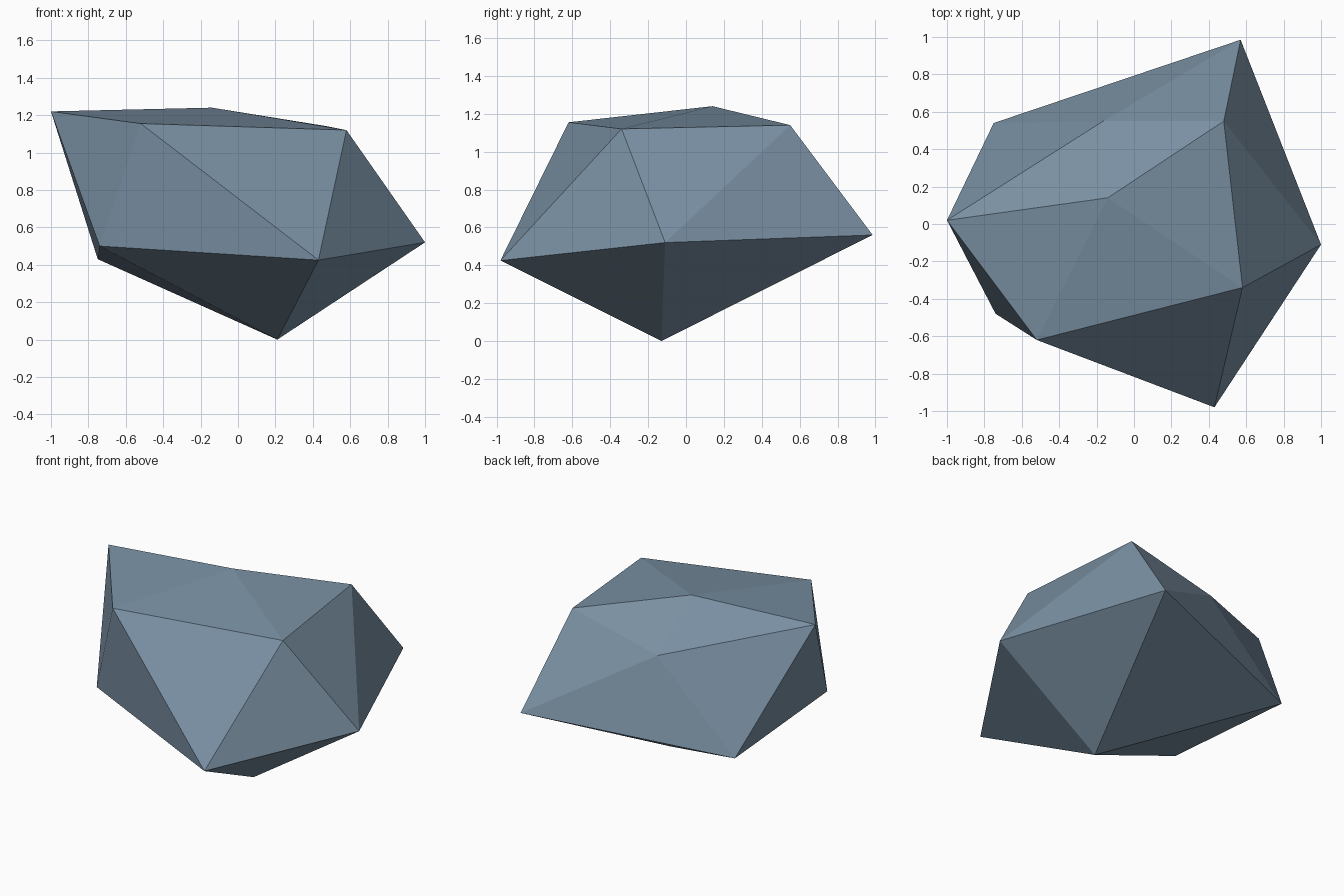
import bpy
import bmesh

cube = bpy.data.objects.get("Cube")
if cube:
    bpy.data.objects.remove(cube, do_unlink=True)

# Slate blue-grey stone
stone = bpy.data.materials.new("slate_blue_stone")
stone.use_nodes = True
colour = (0.19, 0.275, 0.36, 1.0)
stone.diffuse_color = colour
bsdf = stone.node_tree.nodes["Principled BSDF"]
bsdf.inputs["Base Color"].default_value = colour
bsdf.inputs["Roughness"].default_value = 0.9

# Irregular twenty-sided boulder: two poles and two staggered rings of corners
top_point = (-0.14, 0.14, 1.24)
bottom_point = (0.21, -0.13, 0.0)
upper_ring = [(0.58, -0.34, 1.12), (0.48, 0.55, 1.14), (-0.165, 0.55, 0.985),
              (-1.0, 0.02, 1.22), (-0.52, -0.62, 1.155)]
lower_ring = [(0.43, -0.98, 0.425), (1.0, -0.11, 0.52), (0.57, 0.985, 0.56),
              (-0.75, 0.54, 0.43), (-0.74, -0.48, 0.50)]

bm = bmesh.new()
top = bm.verts.new(top_point)
bottom = bm.verts.new(bottom_point)
upper = [bm.verts.new(p) for p in upper_ring]
lower = [bm.verts.new(p) for p in lower_ring]

# Cap, zigzag band and underside
count = len(upper)
for i in range(count):
    j = (i + 1) % count
    bm.faces.new((top, upper[i], upper[j]))
    bm.faces.new((upper[i], lower[j], upper[j]))
    bm.faces.new((lower[i], lower[j], upper[i]))
    bm.faces.new((bottom, lower[j], lower[i]))
bmesh.ops.recalc_face_normals(bm, faces=bm.faces[:])

mesh = bpy.data.meshes.new("boulder")
bm.to_mesh(mesh)
bm.free()
mesh.materials.append(stone)
boulder = bpy.data.objects.new("boulder", mesh)
bpy.context.collection.objects.link(boulder)
